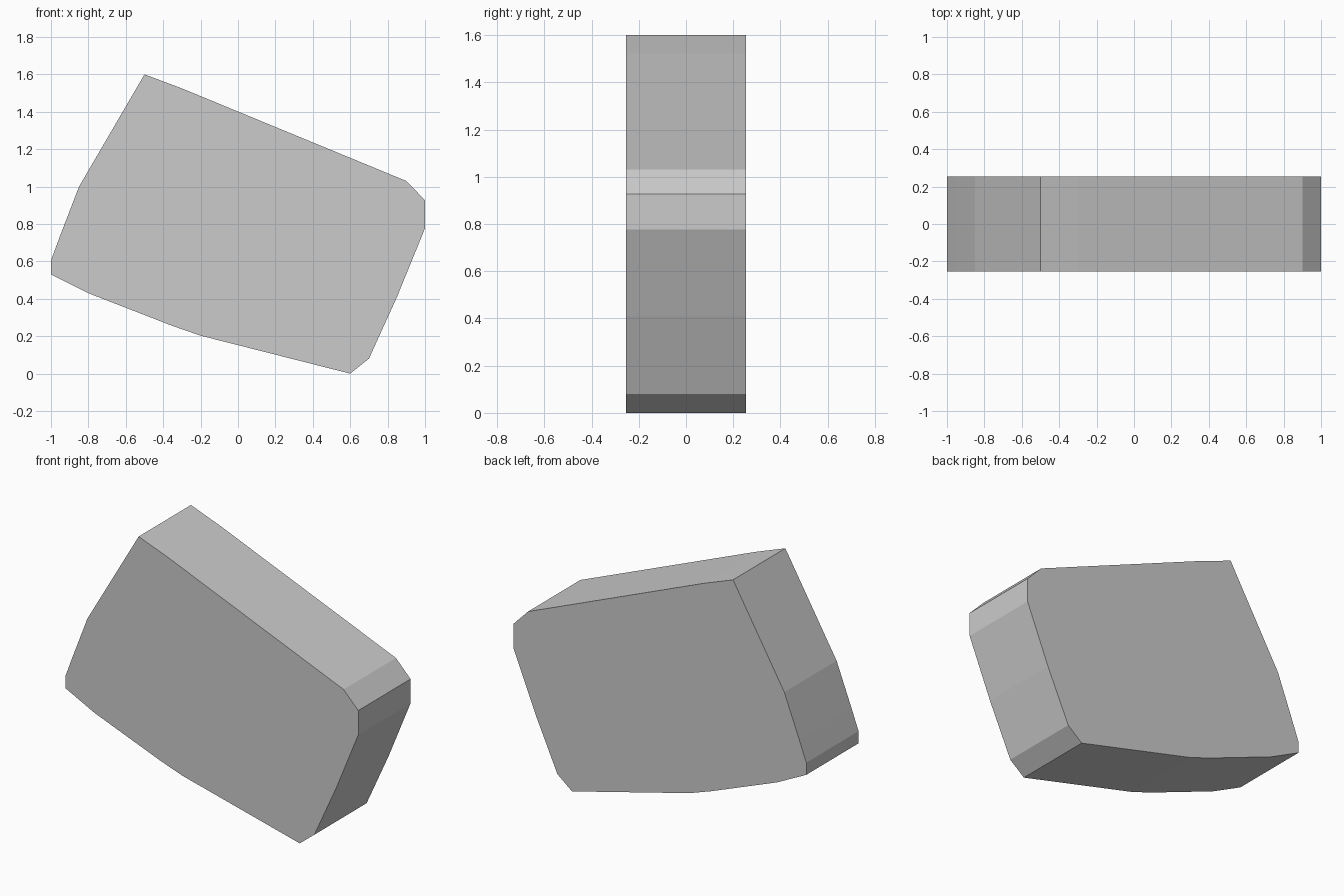
import bpy
import bmesh

if "Cube" in bpy.data.objects:
    bpy.data.objects.remove(bpy.data.objects["Cube"])

# Tilted slab outline in the front view (x, z)
OUTLINE = [
    (-0.5, 1.6), (-0.3, 1.525), (0.9, 1.03), (1.0, 0.927), (1.0, 0.777),
    (0.85, 0.41), (0.7, 0.08), (0.6, 0.0), (-0.2, 0.203), (-0.35, 0.255),
    (-0.8, 0.43), (-1.0, 0.53), (-1.0, 0.605), (-0.95, 0.74), (-0.85, 1.0),
]
HALF_DEPTH = 0.255


def extrude_outline(name, outline, half_depth):
    bm = bmesh.new()
    face = bm.faces.new([bm.verts.new((x, -half_depth, z)) for x, z in outline])
    result = bmesh.ops.extrude_face_region(bm, geom=[face], use_keep_orig=True)
    back = [v for v in result["geom"] if isinstance(v, bmesh.types.BMVert)]
    bmesh.ops.translate(bm, verts=back, vec=(0, 2 * half_depth, 0))
    bmesh.ops.recalc_face_normals(bm, faces=bm.faces)
    mesh = bpy.data.meshes.new(name)
    bm.to_mesh(mesh)
    bm.free()
    obj = bpy.data.objects.new(name, mesh)
    bpy.context.collection.objects.link(obj)
    return obj


# Single faceted stone slab
extrude_outline("stone_slab", OUTLINE, HALF_DEPTH)
